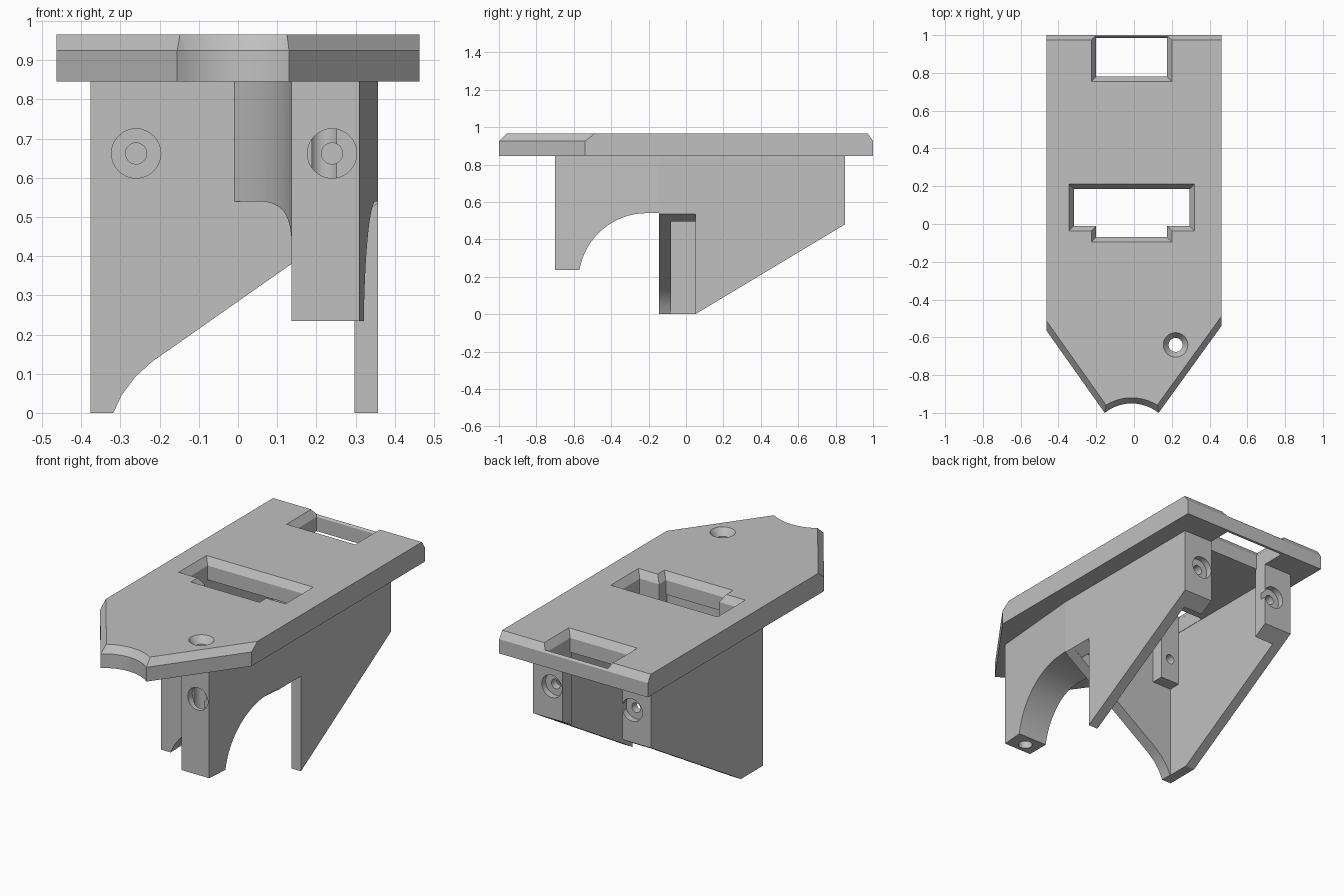
import bpy, bmesh, math
from mathutils import Vector

cube = bpy.data.objects.get("Cube")
if cube:
    bpy.data.objects.remove(cube, do_unlink=True)

grey = bpy.data.materials.new("light_grey")
grey.use_nodes = True
COLOUR = (0.53, 0.53, 0.53, 1)
grey.diffuse_color = COLOUR
grey.node_tree.nodes["Principled BSDF"].inputs["Base Color"].default_value = COLOUR
parts = []


def loft(name, axis, levels, part=True):
    """Join matching 2D outlines, each given with its position along the axis."""
    place = {'x': lambda a, b, t: (t, a, b),
             'y': lambda a, b, t: (a, t, b),
             'z': lambda a, b, t: (a, b, t)}[axis]
    bm = bmesh.new()
    rings = [[bm.verts.new(place(a, b, t)) for a, b in outline] for outline, t in levels]
    bm.faces.new(rings[0])
    bm.faces.new(rings[-1])
    for low, high in zip(rings, rings[1:]):
        for i in range(len(low)):
            j = (i + 1) % len(low)
            bm.faces.new((low[i], low[j], high[j], high[i]))
    bmesh.ops.recalc_face_normals(bm, faces=bm.faces[:])
    mesh = bpy.data.meshes.new(name)
    bm.to_mesh(mesh)
    bm.free()
    mesh.materials.append(grey)
    obj = bpy.data.objects.new(name, mesh)
    bpy.context.collection.objects.link(obj)
    if part:
        parts.append(obj)
    else:
        obj.hide_render = True
    return obj


def prism(name, axis, outline, start, end, part=True):
    return loft(name, axis, [(outline, start), (outline, end)], part)


def cut(obj, cutter):
    mod = obj.modifiers.new("cut", 'BOOLEAN')
    mod.operation = 'DIFFERENCE'
    mod.solver = 'EXACT'
    mod.object = cutter
    bpy.context.view_layer.objects.active = obj
    bpy.ops.object.modifier_apply(modifier=mod.name)
    bpy.data.objects.remove(cutter, do_unlink=True)


def rect(a0, a1, b0, b1):
    return [(a0, b0), (a1, b0), (a1, b1), (a0, b1)]


def arc(a, b, r, start, end, n):
    angles = [math.radians(start + (end - start) * i / n) for i in range(n + 1)]
    return [(a + r * math.cos(t), b + r * math.sin(t)) for t in angles]


def circle(a, b, r, n=32):
    return arc(a, b, r, 0, 360, n)[:-1]


def inset(outline, dist):
    """Move each edge of a counter-clockwise outline inward by its distance."""
    n = len(outline)
    if not isinstance(dist, list):
        dist = [dist] * n
    normals = []
    for i in range(n):
        d = Vector(outline[(i + 1) % n]) - Vector(outline[i])
        normals.append(Vector((-d.y, d.x)).normalized())
    result = []
    for i, (x, y) in enumerate(outline):
        p, q, d, e = normals[i - 1], normals[i], dist[i - 1], dist[i]
        det = p.x * q.y - p.y * q.x
        result.append((x + (d * q.y - e * p.y) / det, y + (p.x * e - q.x * d) / det))
    return result


def screw_hole(obj, x, face, floor, end):
    """Counterbore from the face to the floor, then a narrow hole to the end."""
    out = face + (face - floor)
    cut(obj, prism("cutter", 'y', circle(x, 0.662, 0.063), out, floor, False))
    cut(obj, prism("cutter", 'y', circle(x, 0.662, 0.027), out, end, False))


BASE, EDGE, TOP = 0.845, 0.925, 0.965
HOLE = (0.22, -0.64)

# Top plate with a pointed, notched front and bevelled front and back edges
notch = arc(-0.0125, -1.178, 0.228, 128.7, 51.3, 12)
outline = [(0.463, 1), (-0.463, 1), (-0.463, -0.565)] + notch + [(0.463, -0.54)]
bevel = [0.027, 0] + [0.03] * (len(notch) + 1) + [0]
plate = loft("top_plate", 'z', [(outline, BASE), (outline, EDGE), (inset(outline, bevel), TOP)])

# Bevelled openings in the plate
openings = [
    rect(-0.2, 0.175, 0.78, 0.985),
    [(-0.2, -0.07), (0.175, -0.07), (0.175, -0.01), (0.295, -0.01),
     (0.295, 0.185), (-0.318, 0.185), (-0.318, -0.01), (-0.2, -0.01)],
]
for shape in openings:
    cut(plate, loft("cutter", 'z', [(shape, 0.8), (shape, EDGE), (inset(shape, -0.052), 1.005)], False))
cut(plate, loft("cutter", 'z', [(circle(*HOLE, 0.037), 0.8), (circle(*HOLE, 0.037), EDGE),
                                (circle(*HOLE, 0.093), 1.005)], False))

# Front leg, flared into the cross panel and arched underneath
flare = arc(0.137 - 0.457, -0.48, 0.457, 47.2, 0, 12)
leg = prism("front_leg", 'z', [(0.137, -0.70), (0.31, -0.70), (0.357, -0.145)] + flare, 0.235, BASE)
arch = arc(-0.21, 0.175, 0.365, 170.5, 90, 16) + [(-0.05, 0.54), (-0.05, 0.1), (-0.57, 0.1)]
cut(leg, prism("cutter", 'x', arch, -0.2, 0.6, False))
cut(leg, prism("cutter", 'z', circle(*HOLE, 0.037), 0.1, 0.95, False))
screw_hole(leg, 0.24, -0.70, -0.66, -0.5)

# Cross panel with a sloping lower edge
panel = prism("cross_panel", 'y',
              [(-0.377, 0), (-0.318, 0), (-0.297, 0.045), (-0.262, 0.092), (-0.22, 0.13),
               (0.357, 0.535), (0.357, BASE), (-0.377, BASE)], -0.145, -0.08)
screw_hole(panel, -0.26, -0.145, -0.105, -0.09)

# Side walls
prism("right_side_wall", 'x',
      [(-0.08, 0), (0.05, 0), (0.77, 0.432), (0.77, BASE), (-0.08, BASE)], -0.377, -0.32)


def notched_wall(z):
    return [(-0.08, z), (0.05, z), (0.05, 0), (0.77, 0.432), (0.77, BASE), (-0.08, BASE)]


loft("left_side_wall", 'x', [(notched_wall(0.495), 0.297), (notched_wall(0.535), 0.357)])

# Screw posts at the back and bosses behind the cross panel
for side, x0, x1, b0, b1, screw in (("right", -0.377, -0.2, -0.32, -0.2, -0.26),
                                    ("left", 0.175, 0.357, 0.175, 0.297, 0.24)):
    post = prism(side + "_back_post", 'x',
                 [(0.77, 0.432), (0.85, 0.48), (0.85, BASE), (0.77, BASE)], x0, x1)
    screw_hole(post, screw, 0.85, 0.815, 0.7)
    boss = prism(side + "_inner_boss", 'z', rect(b0, b1, -0.08, -0.01), 0.53, BASE)
    cut(boss, prism("cutter", 'y', circle(screw, 0.662, 0.027), 0.05, -0.06, False))

# Smooth the curved faces, keep the edges sharp
bpy.ops.object.select_all(action='DESELECT')
for obj in parts:
    obj.select_set(True)
bpy.context.view_layer.objects.active = plate
bpy.ops.object.shade_smooth_by_angle(angle=math.radians(25))
